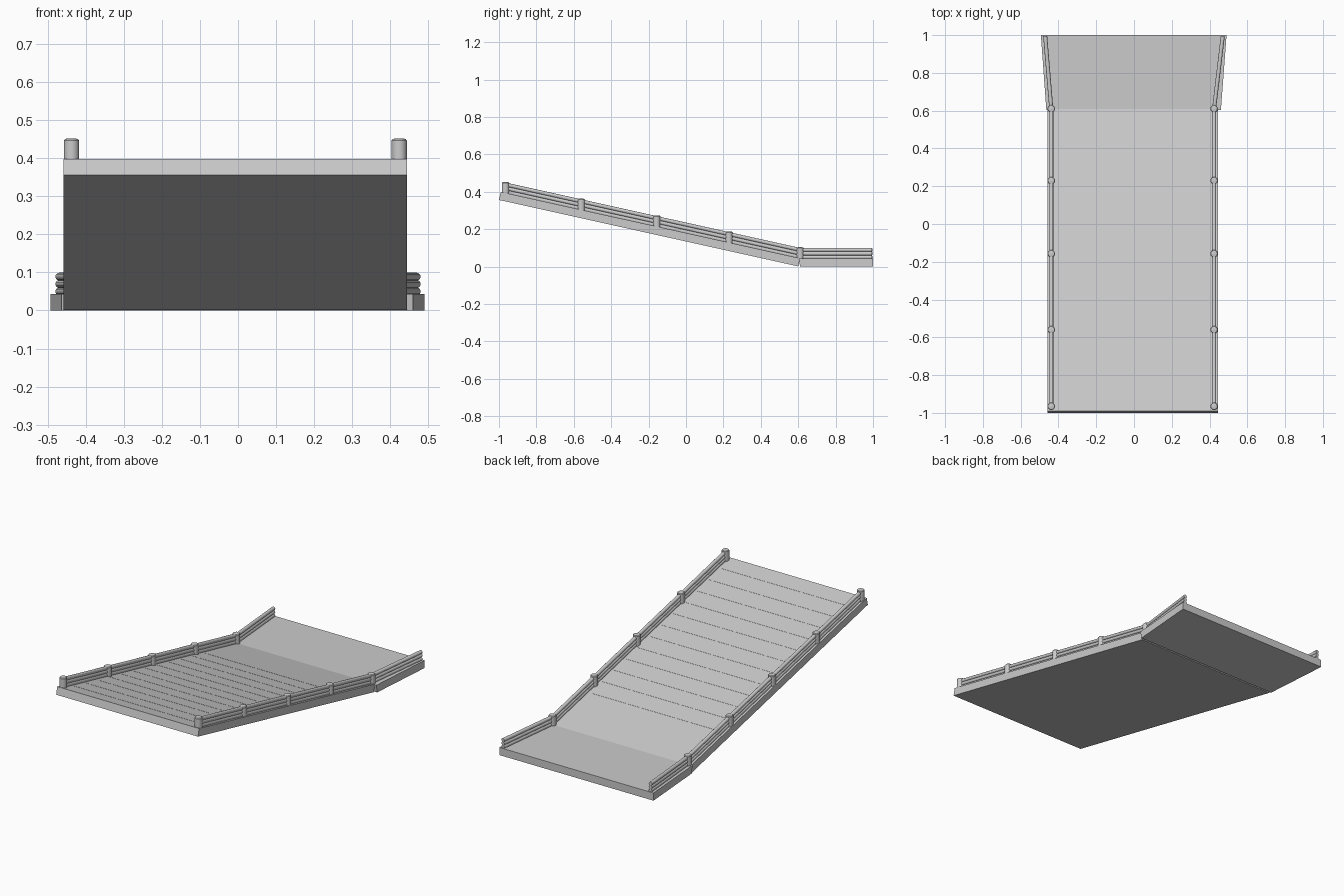
import bpy, bmesh, math
from mathutils import Vector

if "Cube" in bpy.data.objects:
    bpy.data.objects.remove(bpy.data.objects["Cube"])

CX = -0.007                       # ramp is slightly off centre
SLOPE = (0.044 - 0.399) / 1.60


def deck_z(y):
    return 0.399 + SLOPE * (y + 0.99) if y < 0.61 else 0.044


def mesh_object(name, bm, smooth=False):
    bmesh.ops.recalc_face_normals(bm, faces=bm.faces)
    me = bpy.data.meshes.new(name)
    bm.to_mesh(me)
    bm.free()
    ob = bpy.data.objects.new(name, me)
    bpy.context.collection.objects.link(ob)
    if smooth:
        bpy.context.view_layer.objects.active = ob
        ob.select_set(True)
        bpy.ops.object.shade_smooth_by_angle(angle=math.radians(35))
        ob.select_set(False)
    return ob


def slab(name, left, right):
    """Solid between two matching (x, y, z) outlines."""
    bm = bmesh.new()
    a = [bm.verts.new(p) for p in left]
    b = [bm.verts.new(p) for p in right]
    bm.faces.new(a)
    bm.faces.new(b[::-1])
    for i in range(len(a)):
        j = (i + 1) % len(a)
        bm.faces.new((a[i], b[i], b[j], a[j]))
    return mesh_object(name, bm)


def rail(name, p, q, r=0.0105):
    p, q = Vector(p), Vector(q)
    d = q - p
    bm = bmesh.new()
    bmesh.ops.create_cone(bm, cap_ends=True, segments=12, radius1=r, radius2=r, depth=d.length)
    m = d.to_track_quat('Z', 'Y').to_matrix().to_4x4()
    m.translation = (p + q) / 2
    bm.transform(m)
    return mesh_object(name, bm, True)


def post(name, x, y):
    # straight shaft with a low rounded cap
    bm = bmesh.new()
    z = deck_z(y)
    rings = []
    for r, h in [(0.02, -0.012), (0.02, 0.054), (0.017, 0.0575), (0.009, 0.0595)]:
        rings.append([bm.verts.new((x + r * math.cos(t * math.tau / 20),
                                    y + r * math.sin(t * math.tau / 20), z + h)) for t in range(20)])
    for a, b in zip(rings, rings[1:]):
        for i in range(20):
            j = (i + 1) % 20
            bm.faces.new((a[i], a[j], b[j], b[i]))
    bm.faces.new(rings[0])
    bm.faces.new(rings[-1])
    return mesh_object(name, bm, True)


# Sloping deck
profile = [(-1.0, 0.356), (0.60, 0.001), (0.61, 0.044), (-0.99, 0.399)]
slab("ramp_deck", [(-0.459, y, z) for y, z in profile], [(0.445, y, z) for y, z in profile])

# Flared level landing
land = [(0.61, 0), (1.0, 0), (1.0, 0.044), (0.603, 0.044)]
slab("landing",
     [(-0.493 if y == 1 else -0.464, y, z) for y, z in land],
     [(0.490 if y == 1 else 0.460, y, z) for y, z in land])

# Nearly flush plank strips across the slope
for k in range(12):
    y = -0.90 + k * 0.108
    strip = [(y, deck_z(y) - 0.004), (y + 0.01, deck_z(y + 0.01) - 0.004),
             (y + 0.01, deck_z(y + 0.01) + 0.0008), (y, deck_z(y) + 0.0008)]
    slab("plank_strip", [(CX - 0.41, a, z) for a, z in strip], [(CX + 0.41, a, z) for a, z in strip])

# Posts and three stacked rails on each side
for s, side in ((-1, "left"), (1, "right")):
    x = CX + s * 0.431
    for y in (-0.965, -0.56, -0.157, 0.23, 0.61):
        post(side + "_post", x, y)
    for h in (0.006, 0.0255, 0.045):
        rail(side + "_ramp_rail", (x, -0.965, deck_z(-0.965) + h), (x, 0.61, 0.044 + h))
        rail(side + "_landing_rail", (x, 0.61, 0.044 + h), (s * 0.470, 0.995, 0.044 + h))
